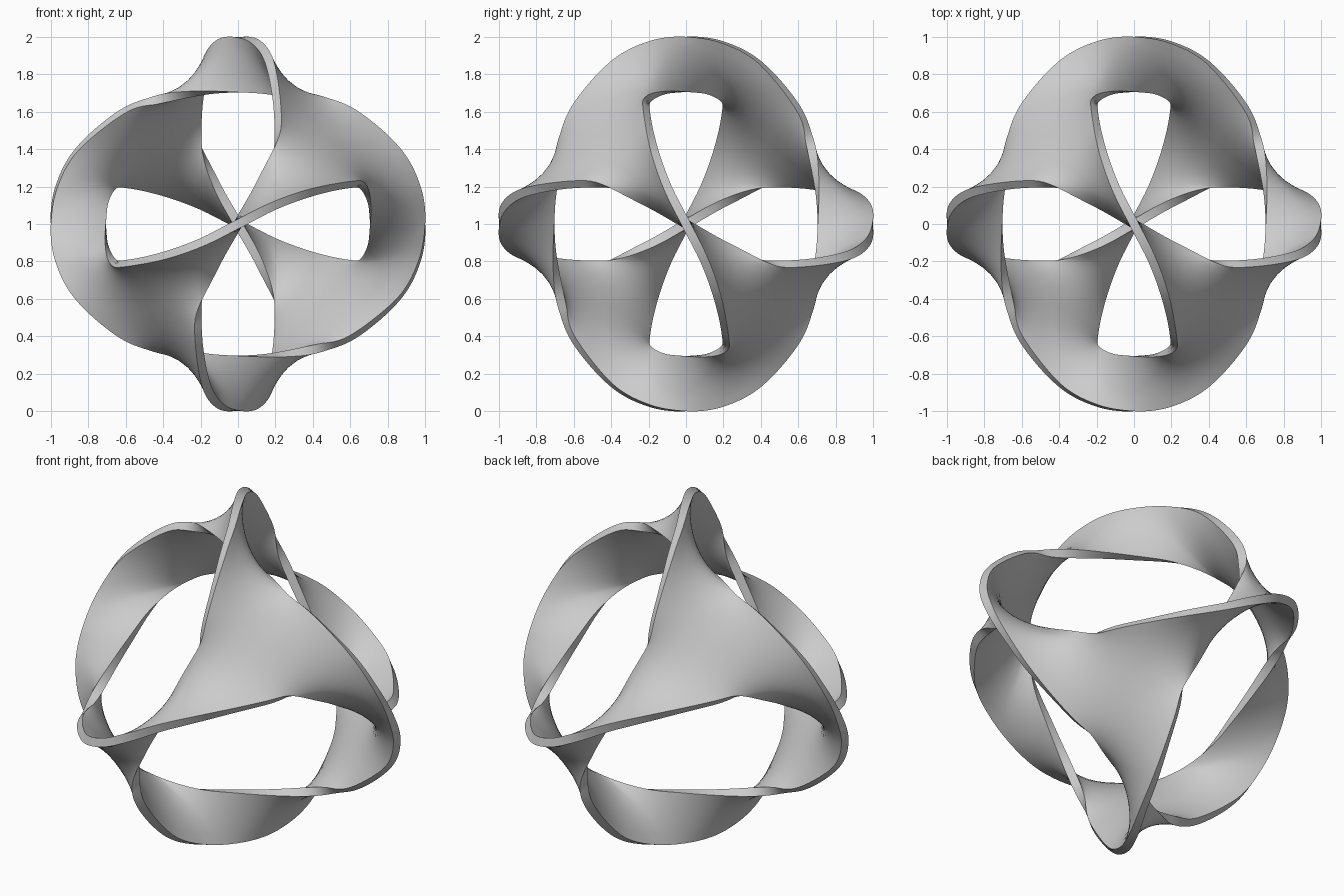
import bpy, bmesh, math
from mathutils import Vector

ROWS, COLS = 24, 12        # along an arm, across an arm
HALF = 0.024               # half of the sheet thickness

cube = bpy.data.objects.get("Cube")
if cube:
    bpy.data.objects.remove(cube)

# Rim path from the outer end of one tip to the inner end of the next
KNOTS = [Vector(p) for p in (
    (0, 1, 0), (.2, .97, .1), (.4, .86, .17), (.6, .62, .21),
    (.665, .43, .2), (.70, .2, .11), (.705, 0, 0))]
first, last = KNOTS[1], KNOTS[-2]
PATH = ([Vector((-first.x, first.y, -first.z))] + KNOTS
        + [Vector((last.x, -last.y, -last.z))])


def rim(t):
    """Smooth point on the rim path, t from 0 to 1."""
    x = t * (len(KNOTS) - 1)
    i = min(int(x), len(KNOTS) - 2)
    x -= i
    a, b, c, d = PATH[i:i + 4]
    return b + 0.5 * x * (c - a + x * (2 * a - 5 * b + 4 * c - d
                                       + x * (3 * (b - c) + d - a)))


def turn(p, times=1):
    """Rotate a third of a turn about the patch axis."""
    for _ in range(times):
        p = Vector((p.y, p.z, p.x))
    return p


def arm_point(i, j):
    """Starting grid of one arm, from the patch centre out to a tip."""
    t, s = i / ROWS, j / COLS
    p = rim(.5 + .5 * t).lerp(turn(rim(.5 - .5 * t)), s)
    mid = rim(.5)
    centre = Vector((1, 1, 1)) * (sum(mid) / 3)
    bend = centre - mid.lerp(turn(mid), .5)
    return p + bend * (1 - abs(2 * s - 1)) * (1 - t) ** 2


# One three-armed patch
patch = bmesh.new()
for k in range(3):
    grid = [[patch.verts.new(turn(arm_point(i, j), k)) for j in range(COLS + 1)]
            for i in range(ROWS + 1)]
    for i in range(ROWS):
        for j in range(COLS):
            patch.faces.new((grid[i][j], grid[i + 1][j],
                             grid[i + 1][j + 1], grid[i][j + 1]))
bmesh.ops.remove_doubles(patch, verts=patch.verts[:], dist=1e-4)
patch.verts.index_update()
patch.verts.ensure_lookup_table()

# Relax the patch into a taut film between its fixed rims
pos = [v.co.copy() for v in patch.verts]
free = [v.index for v in patch.verts if not v.is_boundary]
tris = []
for f in patch.faces:
    a, b, c, d = [v.index for v in f.verts]
    tris += [(a, b, c), (a, c, d)]
for _ in range(35):
    weights = [{} for _ in pos]
    for tri in tris:
        for n in range(3):
            o, p, q = tri[n], tri[n - 2], tri[n - 1]
            e, g = pos[p] - pos[o], pos[q] - pos[o]
            w = 0.5 * e.dot(g) / max(e.cross(g).length, 1e-9)
            weights[p][q] = weights[p].get(q, 0) + w
            weights[q][p] = weights[q].get(p, 0) + w
    for _ in range(12):
        for i in free:
            total, acc = 0, Vector()
            for n, w in weights[i].items():
                w = max(w, .01)
                total += w
                acc += pos[n] * w
            pos[i] = acc / total
for v in patch.verts:
    v.co = pos[v.index]
patch.normal_update()

# Sheet normals; at the tips they stay square to the tip axis
normals, tips = [], set()
for v in patch.verts:
    n = v.normal.copy()
    near = [abs(c) < 1e-4 for c in v.co]
    if sum(near) == 2:
        tips.add(v.index)
        n[near.index(False)] = 0
    normals.append(n.normalized())

# Thicken the patch and place it four times, joined at the six tips
shell = bmesh.new()
for sx, sy, sz in ((1, 1, 1), (1, -1, -1), (-1, 1, -1), (-1, -1, 1)):
    def place(p):
        return shell.verts.new((sx * p.x, -sy * p.y, sz * p.z + 1))
    top = [place(p + n * HALF) for p, n in zip(pos, normals)]
    low = [place(p - n * HALF) for p, n in zip(pos, normals)]
    for f in patch.faces:
        ids = [v.index for v in f.verts]
        shell.faces.new([top[i] for i in ids])
        shell.faces.new([low[i] for i in reversed(ids)])
    for e in patch.edges:
        if e.is_boundary and not all(v.index in tips for v in e.verts):
            loop = e.link_loops[0]
            a, b = loop.vert.index, loop.link_loop_next.vert.index
            shell.faces.new((top[b], top[a], low[a], low[b]))
bmesh.ops.remove_doubles(shell, verts=shell.verts[:], dist=5e-4)
bmesh.ops.recalc_face_normals(shell, faces=shell.faces[:])

mesh = bpy.data.meshes.new("twisted_shell")
shell.to_mesh(mesh)
shell.free()
patch.free()
obj = bpy.data.objects.new("twisted_shell", mesh)
bpy.context.collection.objects.link(obj)

# Plain grey
grey = bpy.data.materials.new("plain_grey")
grey.use_nodes = True
colour = (.6, .6, .6, 1)
grey.diffuse_color = colour
for node in grey.node_tree.nodes:
    if node.type == 'BSDF_PRINCIPLED':
        node.inputs["Base Color"].default_value = colour
mesh.materials.append(grey)

# Smooth sheet with crisp rims
bpy.ops.object.select_all(action='DESELECT')
obj.select_set(True)
bpy.context.view_layer.objects.active = obj
bpy.ops.object.shade_smooth_by_angle(angle=math.radians(40))
